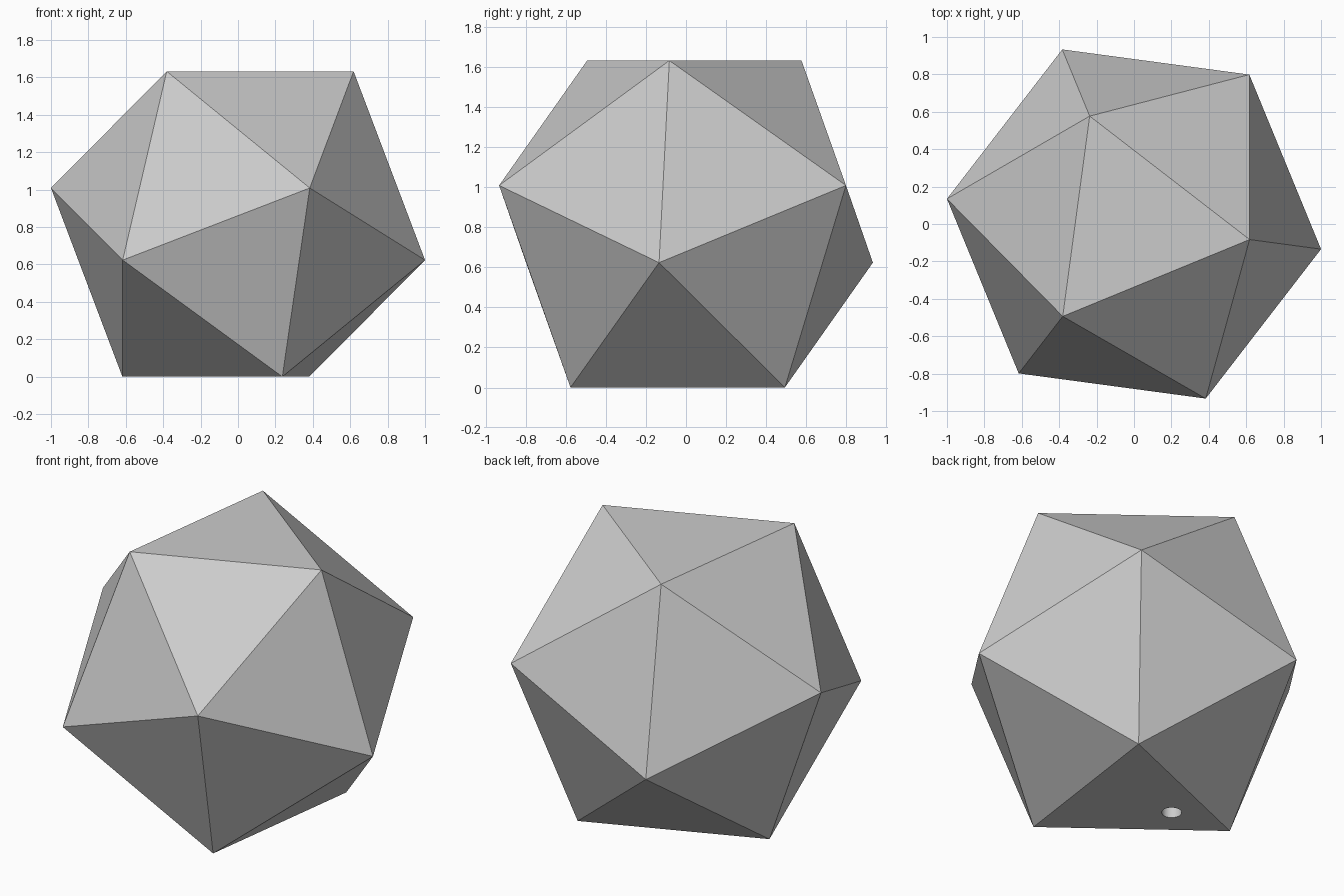
import bpy
import bmesh
from math import cos, sin, radians
from mathutils import Matrix, Vector

cube = bpy.data.objects.get("Cube")
if cube:
    bpy.data.objects.remove(cube, do_unlink=True)

PHI = (1 + 5 ** 0.5) / 2
SMALL_R = 0.6236            # radius of the top and bottom triangles
HALF_H = SMALL_R * PHI ** 2 / 2
INNER_H = HALF_H / PHI ** 3
TURN = radians(-7.66)


def make_material(name, rgb):
    mat = bpy.data.materials.new(name)
    mat.use_nodes = True
    colour = (*rgb, 1.0)
    mat.diffuse_color = colour
    bsdf = next(n for n in mat.node_tree.nodes if n.type == 'BSDF_PRINCIPLED')
    bsdf.inputs["Base Color"].default_value = colour
    return mat


def make_object(name, bm, mat):
    mesh = bpy.data.meshes.new(name)
    bm.to_mesh(mesh)
    bm.free()
    mesh.materials.append(mat)
    obj = bpy.data.objects.new(name, mesh)
    bpy.context.collection.objects.link(obj)
    return obj


grey = make_material("light grey", (0.6, 0.6, 0.6))

# Twenty-sided solid: four rings of three corners, resting on a face
bm = bmesh.new()
rings = [
    (SMALL_R, HALF_H, 0),
    (SMALL_R * PHI, INNER_H, 60),
    (SMALL_R * PHI, -INNER_H, 0),
    (SMALL_R, -HALF_H, 60),
]
for radius, height, offset in rings:
    for i in range(3):
        a = TURN + radians(offset + 120 * i)
        bm.verts.new((radius * cos(a), radius * sin(a), height + HALF_H))
bmesh.ops.convex_hull(bm, input=bm.verts[:])
bmesh.ops.recalc_face_normals(bm, faces=bm.faces[:])
solid = make_object("icosahedron_body", bm, grey)

# Small round hole in the underside, towards one corner of the bottom face
a = TURN + radians(180)
centre = Vector((0.245 * cos(a), 0.245 * sin(a), 0.05))
bm = bmesh.new()
bmesh.ops.create_cone(bm, cap_ends=True, segments=32, radius1=0.055,
                      radius2=0.055, depth=0.3,
                      matrix=Matrix.Translation(centre))
cutter = make_object("hole_cutter", bm, grey)
cutter.hide_render = True

cut = solid.modifiers.new("underside_hole", 'BOOLEAN')
cut.operation = 'DIFFERENCE'
cut.solver = 'EXACT'
cut.object = cutter

bpy.ops.object.select_all(action='DESELECT')
solid.select_set(True)
bpy.context.view_layer.objects.active = solid
bpy.ops.object.modifier_apply(modifier=cut.name)
bpy.data.objects.remove(cutter, do_unlink=True)

# Flat facets, smooth hole wall
bpy.ops.object.shade_smooth_by_angle(angle=radians(30))
